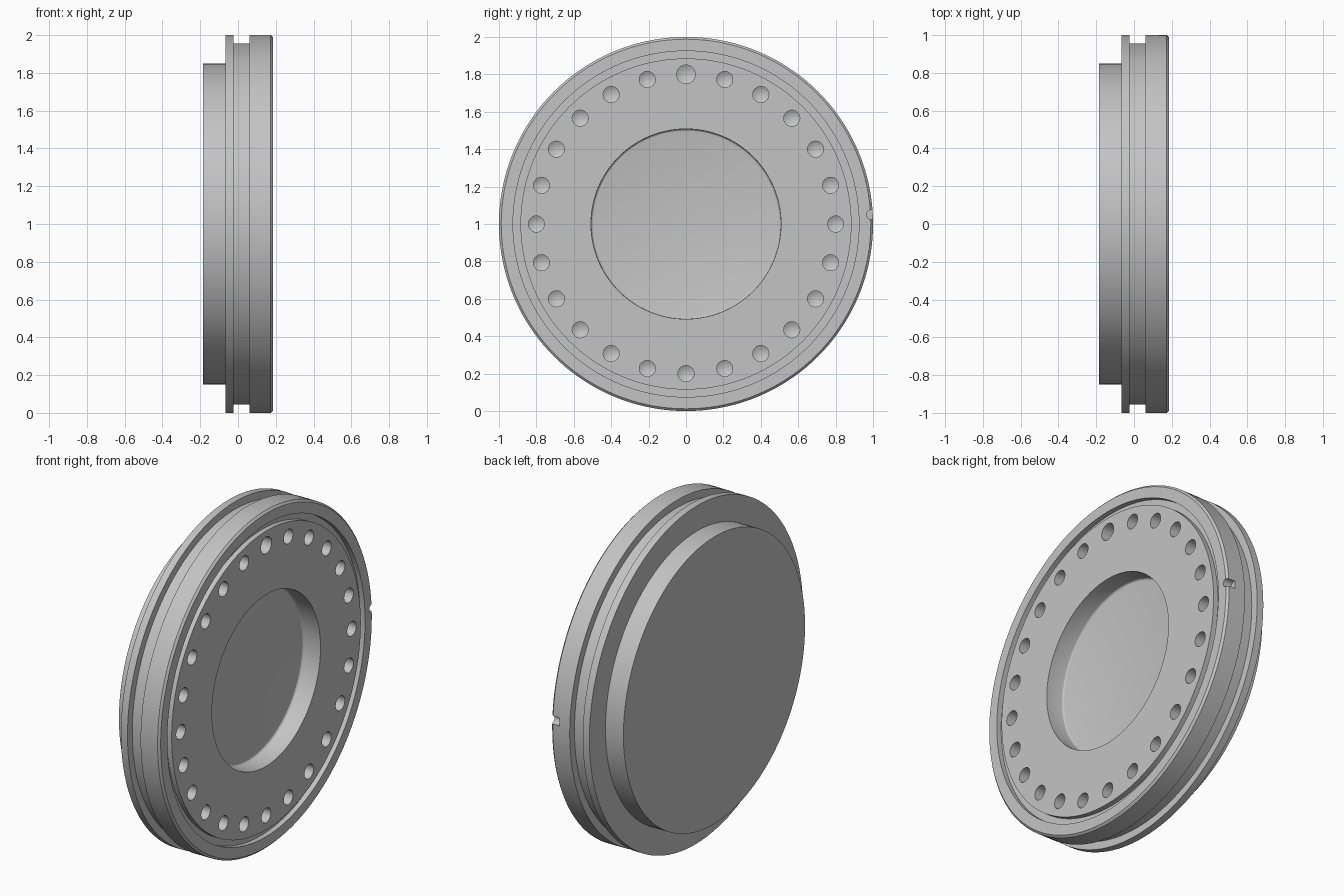
import bpy, bmesh, math
from mathutils import Matrix, Vector

cube = bpy.data.objects.get("Cube")
if cube:
    bpy.data.objects.remove(cube, do_unlink=True)

AXIS_Z = 1.0

grey = bpy.data.materials.new("machined_grey")
grey.use_nodes = True
grey.diffuse_color = (0.55, 0.55, 0.55, 1)
grey.node_tree.nodes["Principled BSDF"].inputs["Base Color"].default_value = (0.55, 0.55, 0.55, 1)


def lathe(name, profile, segments, centre=(0, 0, AXIS_Z)):
    """Revolve (x, radius) points around an axis parallel to x."""
    bm = bmesh.new()
    verts = [bm.verts.new((x, 0, r)) for x, r in profile]
    edges = [bm.edges.new(pair) for pair in zip(verts, verts[1:])]
    bmesh.ops.spin(bm, geom=verts + edges, cent=(0, 0, 0), axis=(1, 0, 0),
                   angle=math.tau, steps=segments, use_duplicate=False)
    bmesh.ops.remove_doubles(bm, verts=bm.verts, dist=1e-5)
    bmesh.ops.recalc_face_normals(bm, faces=bm.faces)
    bmesh.ops.transform(bm, matrix=Matrix.Translation(Vector(centre)), verts=bm.verts)
    mesh = bpy.data.meshes.new(name)
    bm.to_mesh(mesh)
    bm.free()
    obj = bpy.data.objects.new(name, mesh)
    bpy.context.collection.objects.link(obj)
    mesh.materials.append(grey)
    return obj


# Recess floor fillet: quarter arc from floor to wall
FLOOR, WALL, FILLET = 0.07, 0.508, 0.015
fillet = [(FLOOR + FILLET * (1 - math.cos(a)), WALL - FILLET * (1 - math.sin(a)))
          for a in (math.radians(d) for d in range(0, 91, 30))]

# Disc: back boss, thin flange, rim groove, thick rim, face groove, recess
FACE = 0.185
disc = lathe("flanged_disc", [
    (-FACE, 0), (-FACE, 0.85), (-0.067, 0.85), (-0.067, 1), (-0.024, 1),
    (-0.024, 0.955), (0.062, 0.955), (0.062, 1), (0.173, 1), (FACE, 0.988),
    (FACE, 0.925), (0.155, 0.925), (0.155, 0.885), (FACE, 0.885),
    (FACE, WALL)] + fillet[::-1] + [(FLOOR, 0)], 144)

# Ring of drilled holes with conical bottoms; the top one is larger
cutters = []
for i in range(24):
    a = math.tau * i / 24
    r = 0.05 if i == 0 else 0.043
    cutters.append(lathe("hole_cutter", [(0.06, 0), (0.085, r), (0.22, r), (0.22, 0)], 24,
                         (0, 0.8 * math.sin(a), AXIS_Z + 0.8 * math.cos(a))))

# Small locating notch in the rim edge
cutters.append(lathe("notch_cutter", [(0.13, 0), (0.13, 0.025), (0.22, 0.025), (0.22, 0)], 24,
                     (0, 0.99, AXIS_Z + 0.05)))

# Cut everything in one pass
group = bpy.data.collections.new("cutters")
for c in cutters:
    c.hide_render = True
    group.objects.link(c)
mod = disc.modifiers.new("drill", 'BOOLEAN')
mod.operation = 'DIFFERENCE'
mod.solver = 'EXACT'
mod.operand_type = 'COLLECTION'
mod.collection = group
bpy.ops.object.select_all(action='DESELECT')
disc.select_set(True)
bpy.context.view_layer.objects.active = disc
bpy.ops.object.modifier_apply(modifier="drill")
for c in cutters:
    bpy.data.objects.remove(c, do_unlink=True)
bpy.data.collections.remove(group)

bpy.ops.object.shade_smooth_by_angle(angle=math.radians(28))
